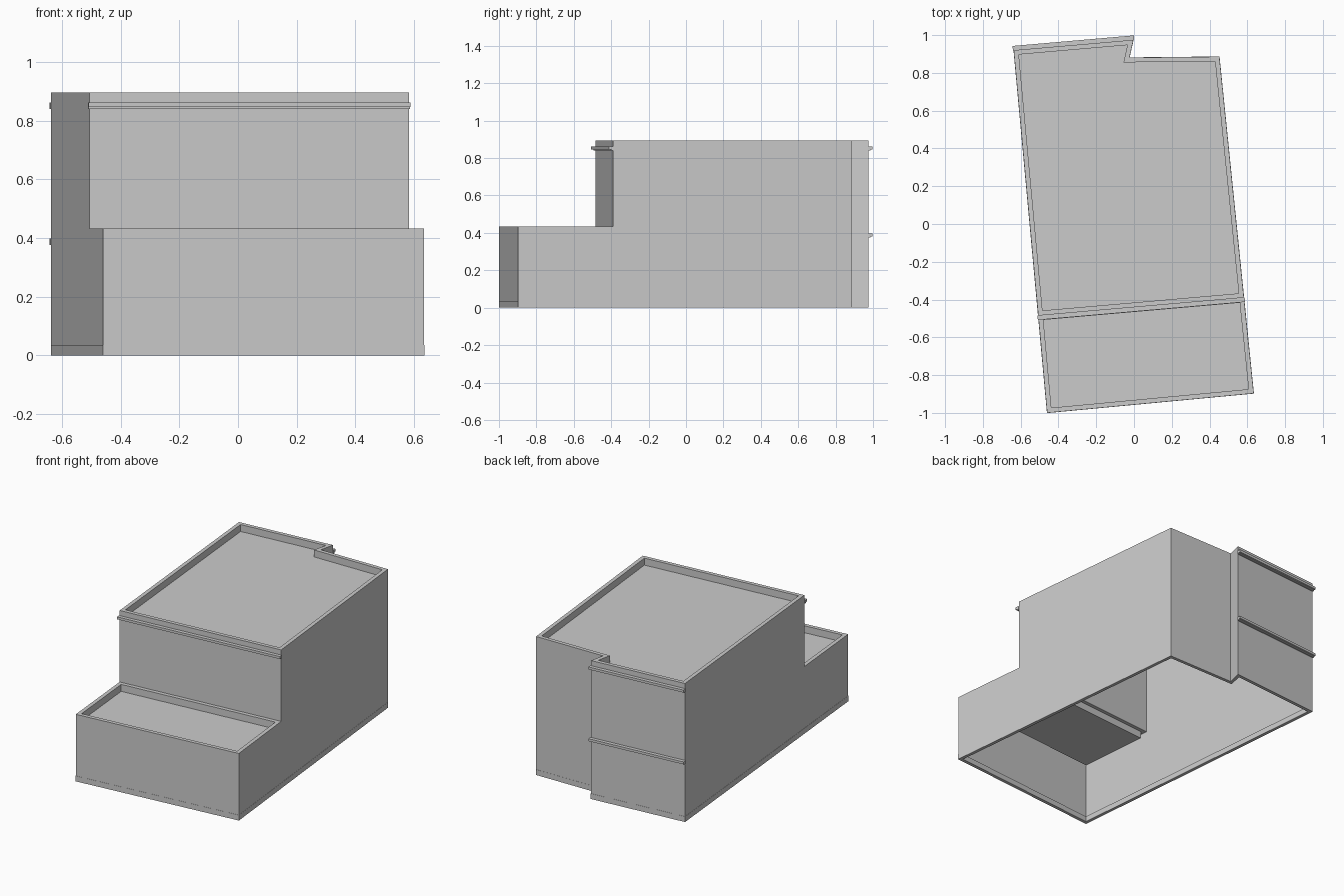
import bpy, bmesh
from mathutils import Vector

if "Cube" in bpy.data.objects:
    bpy.data.objects.remove(bpy.data.objects["Cube"])

# Footprint corners, counter-clockwise from front left
FL, FR = (-0.46, -1.0), (0.634, -0.897)
BR, N1, N2, BL = (0.452, 0.886), (-0.024, 0.881), (-0.003, 0.975), (-0.637, 0.92)
STEP_R, STEP_L = (0.582, -0.39), (-0.507, -0.485)
STEP_Z, TOP_Z = 0.433, 0.895


def inset(pts, d):
    """Mitred inset of a counter-clockwise outline (negative d grows it)."""
    pts = [Vector(p) for p in pts]
    out = []
    for i, p in enumerate(pts):
        a = (p - pts[i - 1]).normalized()
        b = (pts[(i + 1) % len(pts)] - p).normalized()
        na, nb = Vector((-a.y, a.x)), Vector((-b.y, b.x))
        out.append(p + (na + nb) * d / (1 + na.dot(nb)))
    return out


def add_object(name, faces):
    bm = bmesh.new()
    for f in faces:
        bm.faces.new([bm.verts.new(v) for v in f])
    bmesh.ops.remove_doubles(bm, verts=bm.verts, dist=1e-5)
    bmesh.ops.recalc_face_normals(bm, faces=bm.faces)
    mesh = bpy.data.meshes.new(name)
    bm.to_mesh(mesh)
    bm.free()
    bpy.context.collection.objects.link(bpy.data.objects.new(name, mesh))


def at(p, z):
    return (p[0], p[1], z)


def band(a, b, za, zb):
    """Strip of quads joining two outlines."""
    n = len(a)
    return [[at(a[i], za), at(a[(i + 1) % n], za), at(b[(i + 1) % n], zb), at(b[i], zb)]
            for i in range(n)]


def block(name, pts, bases, top, rim=0.025, recess=0.045):
    """Open-bottomed walls with a flat parapet rim and a sunken roof."""
    n = len(pts)
    faces = []
    for i, z in enumerate(bases):
        if z is not None:
            p, q = pts[i], pts[(i + 1) % n]
            faces.append([at(p, z), at(q, z), at(q, top), at(p, top)])
    inner = inset(pts, rim)
    faces += band(pts, inner, top, top) + band(inner, inner, top, top - recess)
    faces.append([at(p, top - recess) for p in inner])
    add_object(name, faces)


def cornice(name, p, q, z, over=0.004):
    """Two-step moulding along the wall from p to q (outside on the right)."""
    p, q = Vector(p), Vector(q)
    d = (q - p).normalized()
    out = Vector((d.y, -d.x))
    profile = [(0, -0.012), (0.01, -0.012), (0.01, -0.006),
               (0.023, -0.006), (0.023, 0.01), (0, 0.01)]
    rings = [[at(e + out * o, z + h) for o, h in profile]
             for e in (p - d * over, q + d * over)]
    n = len(profile)
    faces = [[rings[0][i], rings[0][(i + 1) % n], rings[1][(i + 1) % n], rings[1][i]]
             for i in range(n)]
    add_object(name, faces + rings)


# Low front terrace and tall rear volume
block("front_terrace", [FL, FR, STEP_R, STEP_L], [0, 0, None, 0], STEP_Z)
block("main_building", [STEP_L, STEP_R, BR, N1, N2, BL], [STEP_Z, 0, 0, 0, 0, 0], TOP_Z)

# Thin plinth around the base
foot = [FL, FR, BR, N1, N2, BL]
outer, inner = inset(foot, -0.001), inset(foot, 0.02)
add_object("plinth", band(outer, outer, 0, 0.035) + band(outer, inner, 0, 0)
           + band(inner, inner, 0, 0.035) + band(outer, inner, 0.035, 0.035))

# Mouldings on the front and rear walls
cornice("front_cornice", STEP_L, STEP_R, 0.852)
cornice("rear_upper_cornice", N2, BL, 0.852)
cornice("rear_floor_cornice", N2, BL, 0.388)
